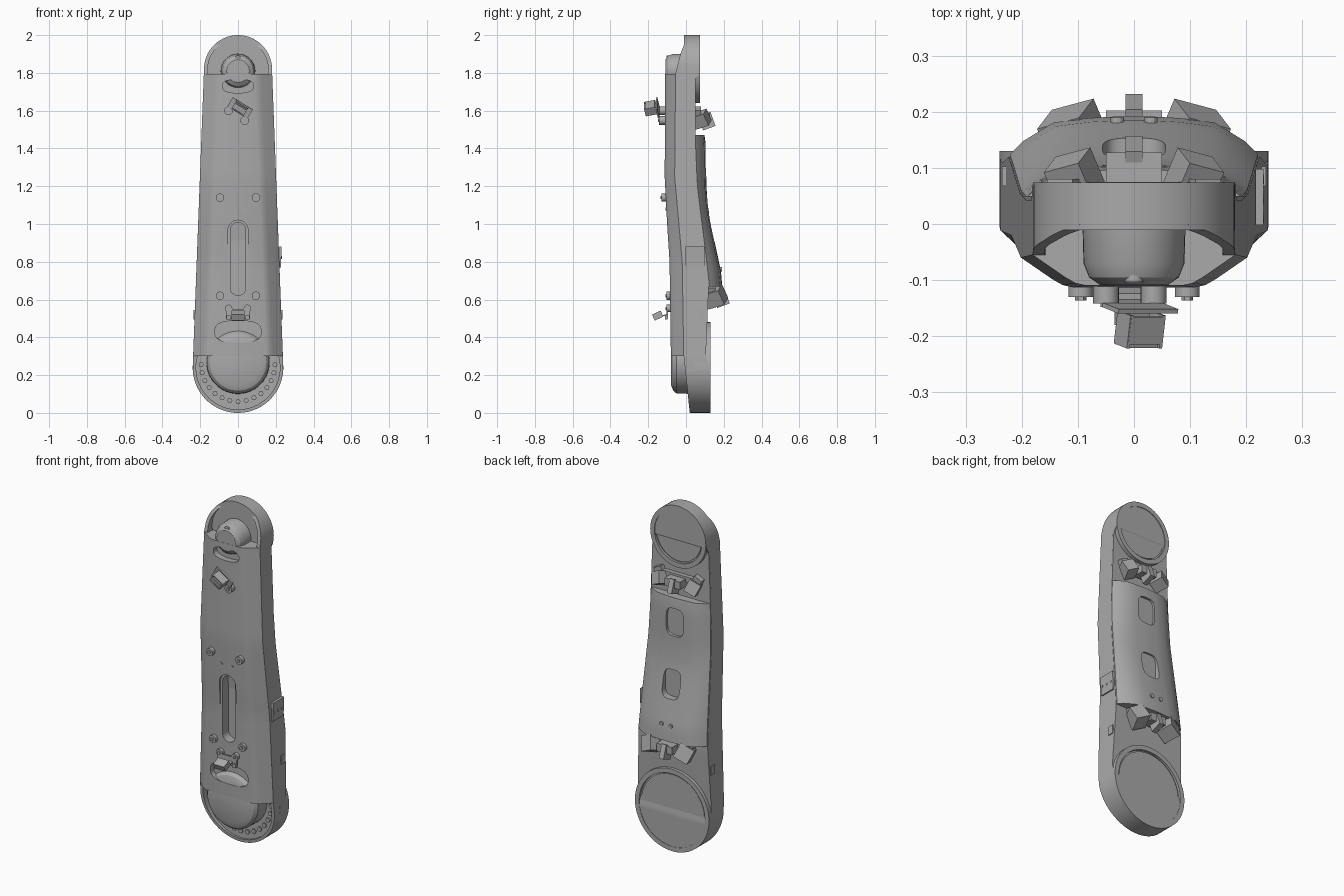
import bpy, bmesh
from math import sin, cos, pi, radians
from mathutils import Matrix, Vector

if "Cube" in bpy.data.objects:
    bpy.data.objects.remove(bpy.data.objects["Cube"])

grey = bpy.data.materials.new("plain grey")
grey.use_nodes = True
grey.diffuse_color = (0.4, 0.4, 0.4, 1)
grey.node_tree.nodes["Principled BSDF"].inputs["Base Color"].default_value = (0.4, 0.4, 0.4, 1)


def finish(name, bm, smooth=True):
    bmesh.ops.recalc_face_normals(bm, faces=bm.faces)
    mesh = bpy.data.meshes.new(name)
    bm.to_mesh(mesh)
    bm.free()
    ob = bpy.data.objects.new(name, mesh)
    bpy.context.collection.objects.link(ob)
    mesh.materials.append(grey)
    if smooth:
        shade(ob)
    return ob


def shade(ob):
    bpy.ops.object.select_all(action="DESELECT")
    ob.select_set(True)
    bpy.context.view_layer.objects.active = ob
    bpy.ops.object.shade_smooth_by_angle(angle=radians(28))


def loft(name, rings, smooth=True):
    """Skin a list of equal rings of points and close both ends."""
    bm = bmesh.new()
    rows = [[bm.verts.new(p) for p in ring] for ring in rings]
    n = len(rows[0])
    for a, b in zip(rows, rows[1:]):
        for i in range(n):
            bm.faces.new((a[i], a[(i + 1) % n], b[(i + 1) % n], b[i]))
    bm.faces.new(rows[0])
    bm.faces.new(rows[-1])
    return finish(name, bm, smooth)


def oval(x, z, rx, rz, y, power=1.0, n=40):
    """Ring in an upright plane; a power below one squares it off."""
    def p(v):
        return abs(v) ** power * (1 if v > 0 else -1)
    return [(x + rx * p(cos(2 * pi * i / n + .01)), y, z + rz * p(sin(2 * pi * i / n + .01))) for i in range(n)]


def rod(name, x, z, r, y0, y1, n=32):
    return loft(name, [oval(x, z, r, r, y, n=n) for y in (y0, y1)])


def slot(name, z, r, half, y0, y1):
    """Vertical slot with round ends."""
    pts = oval(0, z, r, r, 0)
    return loft(name, [[(p[0], y, p[2] + (half if p[2] > z else -half)) for p in pts] for y in (y0, y1)])


def box(name, loc, size, rx=0, ry=0, rz=0):
    bm = bmesh.new()
    turn = Matrix.Rotation(radians(rz), 4, "Z") @ Matrix.Rotation(radians(ry), 4, "Y") @ Matrix.Rotation(radians(rx), 4, "X")
    bmesh.ops.create_cube(bm, size=1, matrix=Matrix.Translation(loc) @ turn @ Matrix.Diagonal((*size, 1)))
    return finish(name, bm, False)


def cut(ob, cutters):
    for c in cutters:
        m = ob.modifiers.new("cut", "BOOLEAN")
        m.operation, m.object, m.solver = "DIFFERENCE", c, "EXACT"
    bpy.context.view_layer.update()
    mesh = bpy.data.meshes.new_from_object(ob.evaluated_get(bpy.context.evaluated_depsgraph_get()))
    ob.modifiers.clear()
    ob.data = mesh
    for c in cutters:
        bpy.data.objects.remove(c)
    shade(ob)


def lerp(table, z):
    """Piecewise linear value at height z."""
    for (z0, a), (z1, b) in zip(table, table[1:]):
        if z <= z1:
            return a + (b - a) * max(0, z - z0) / (z1 - z0)
    return table[-1][1]


TOP, LOW, RT, RL = 1.82, .24, .18, .24
EDGE = [(0, .02), (.3, -.012), (.8, -.02), (1.25, -.06), (1.8, -.055), (1.9, -.03), (2, .01)]
FACE = [(.3, -.08), (.8, -.087), (1.0, -.1), (1.25, -.113), (1.8, -.11)]
BACK = [(0, .128), (.24, .128), (.3, .105), (.66, .12), (.8, .105), (1.2, .055), (1.5, .042), (1.75, .042), (1.8, .07), (2, .07)]
COVER = [(.67, .192), (.75, .185), (.9, .153), (1.0, .132), (1.1, .115), (1.2, .108), (1.42, .105), (1.47, .098)]


def width(z):
    if z > TOP:
        return max(0, RT ** 2 - (z - TOP) ** 2) ** .5
    if z < LOW:
        return max(0, RL ** 2 - (z - LOW) ** 2) ** .5
    return RL + (RT - RL) * (z - LOW) / (TOP - LOW)


# Main shell: tapered link with round ends
arc = [radians(a) for a in range(3, 91, 6)]
zs = [LOW - RL * cos(a) for a in arc] + [.3 + .05 * i for i in range(31)] + [TOP + RT * cos(a) for a in reversed(arc)]
shell = loft("main_shell", [[(-width(z), lerp(EDGE, z), z), (width(z), lerp(EDGE, z), z),
                             (width(z), lerp(BACK, z), z), (-width(z), lerp(BACK, z), z)] for z in zs])
cut(shell, [rod("top_recess", 0, TOP, .16, -.2, .025, 64), rod("low_recess", 0, LOW, .222, -.2, .03, 64),
            box("top_notch", (0, 0, 2), (.028, .06, .025))])


# Front housing with bevelled shoulders
def housing_ring(z):
    w, e, f = width(z) * .999, lerp(EDGE, z), lerp(FACE, z)
    flat = lerp([(.3, .15), (1.8, .085)], z)
    half = [(w, .05), (w, e), (w + (flat - w) * .6, e + (f - e) * .72),
            (w + (flat - w) * .8, e + (f - e) * .92), (flat, f)]
    return [(x, y, z) for x, y in half] + [(-x, y, z) for x, y in reversed(half)]


housing = loft("front_housing", [housing_ring(.3 + .05 * i) for i in range(30)] + [housing_ring(1.795)])
cut(housing, [slot("slot_step", .815, .053, .152, -.2, -.085), slot("slot_hole", .815, .041, .152, -.2, -.03),
              loft("upper_window", [oval(0, 1.73, .083, .036, y, .8) for y in (-.2, -.075)]),
              loft("lower_window", [oval(0, .43, .122, .057, y, .7) for y in (-.2, -.05)])])

# End bulges standing in the recesses
loft("top_bulge", [oval(0, 1.81, r, r, y) for y, r in ((.04, .093), (-.07, .09), (-.095, .08), (-.109, .06))])
loft("low_bulge", [oval(0, .268, r, r, y, n=56) for y, r in ((.05, .168), (-.05, .165), (-.068, .15), (-.079, .12))])
for label, z, y in (("top", 1.875, -.103), ("low", .135, -.066)):
    rod(label + "_bulge_screw", 0, z, .017, y + .03, y, 16)

# Bolt circles on both recess floors
for i in range(15):
    a = radians(180 + 180 * i / 14)
    rod("low_ring_bolt", .195 * cos(a), .255 + .195 * sin(a), .014, .035, .022, 6)
for side in (-1, 1):
    for r, angles in ((.138, (5, 20, 35, 50, 65)), (.112, (12, 28, 44))):
        for a in angles:
            rod("top_ring_bolt", side * r * cos(radians(a)), 1.81 + r * sin(radians(a)), .011, .03, .017, 6)

# Round joint pads at the back
for label, z, r, inner, y in (("top", TOP, RT, .153, .074), ("low", LOW, RL, .213, .13)):
    pad = rod(label + "_joint_pad", 0, z, r, y - .085, y, 72)
    cut(pad, [rod("pad_recess", 0, z, inner, y - .014, y + .1, 72)])
    rod(label + "_joint_disc", 0, z, inner - .008, y - .03, y - .008, 72)


# Curved back cover with two windows
def cover_ring(z):
    w, y = width(z), lerp(COVER, z)
    base = min(lerp(BACK, z), y - .02)
    half = [(w * .99, base - .03), (w * .99, base + .005), (w * .88, base + (y - base) * .4),
            (w * .64, base + (y - base) * .85), (w * .35, y - .003), (w * .1, y)]
    return [(x, v, z) for x, v in half] + [(-x, v, z) for x, v in reversed(half)]


cover = loft("back_cover", [cover_ring(.67 + .04 * i) for i in range(21)])
cut(cover, [loft("cover_window", [oval(0, z, .056, .08, y, .55) for y in (d, .4)]) for z, d in ((1.33, .09), (.98, .112))])
for x in (-.03, .03):
    rod("cover_screw", x, .76, .012, .15, .19, 12)

# Rear connector blocks at both ends of the cover
for label, z, y, s in (("upper", 1.555, .08, .07), ("lower", .615, .155, .085)):
    for side in (-1, 1):
        box(label + "_connector", (side * .105, y, z), (s, s * 1.1, s), rx=18, ry=side * 25, rz=-side * 15)
        box(label + "_connector_foot", (side * .12, y - .03, z + .03), (.05, .06, .06), ry=side * 25)
    box(label + "_clip", (0, y + .012, z + .01), (.1, .07, .045))
    box(label + "_clip_fin", (0, y + .03, z - .01), (.03, .07, .08), rx=20)
    box(label + "_clip_base", (0, y - .03, z + .03), (.24, .05, .03))

# Front mounting posts with screws
for x in (-.095, .095):
    for z, y in ((1.14, -.13), (.62, -.103)):
        rod("mount_post", x, z, .022, -.05, y, 24)
        rod("post_screw", x, z, .01, y, y - .006, 6)
    rod("pin_hole", x * .37, 1.08, .008, -.09, -.109, 12)

# Upper sensor bracket, turned in the plane of the face
TILT = 32
turn = Matrix.Rotation(radians(TILT), 3, "Y")


def upper(name, x, y, z, size, rx=0):
    box(name, turn @ Vector((x, 0, z)) + Vector((.005, y, 1.605)), size, rx=rx, ry=TILT)


upper("sensor_plate", 0, -.15, .012, (.125, .008, .055), 12)
for x in (-.034, .034):
    upper("sensor_frame_side", x, -.188, .01, (.006, .06, .045), 12)
for z in (-.01, .03):
    upper("sensor_frame_rail", 0, -.19, z, (.07, .05, .006), 12)
upper("sensor_frame_front", 0, -.215, .005, (.07, .006, .03), 12)
for x, z in ((-.05, 1.6), (.035, 1.548)):
    rod("sensor_standoff", x, z, .023, -.1, -.142, 24)
    rod("sensor_screw", x, z, .01, -.142, -.148, 6)

# Lower sensor bracket above the lower window
box("lower_sensor_plate", (0, -.098, .525), (.125, .008, .05))
box("lower_sensor_arm", (0, -.12, .515), (.07, .05, .006), rx=15)
box("lower_sensor_head", (0, -.15, .515), (.07, .05, .035), rx=25)
for x in (-.05, .05):
    rod("lower_sensor_tab", x, .553, .02, -.07, -.103, 24)
    rod("lower_sensor_screw", x, .553, .009, -.103, -.109, 6)
    box("lower_sensor_clip", (x, -.105, .505), (.022, .012, .022))

# Side plate with three screws, and small side ports
box("side_plate", (.222, .048, .825), (.014, .1, .11), ry=2)
for y in (.01, .045, .08):
    box("side_plate_screw", (.23, y, .822), (.004, .012, .012), rx=45)
for side in (-1, 1):
    box("side_port", (side * .231, .085, .52), (.008, .035, .05))
